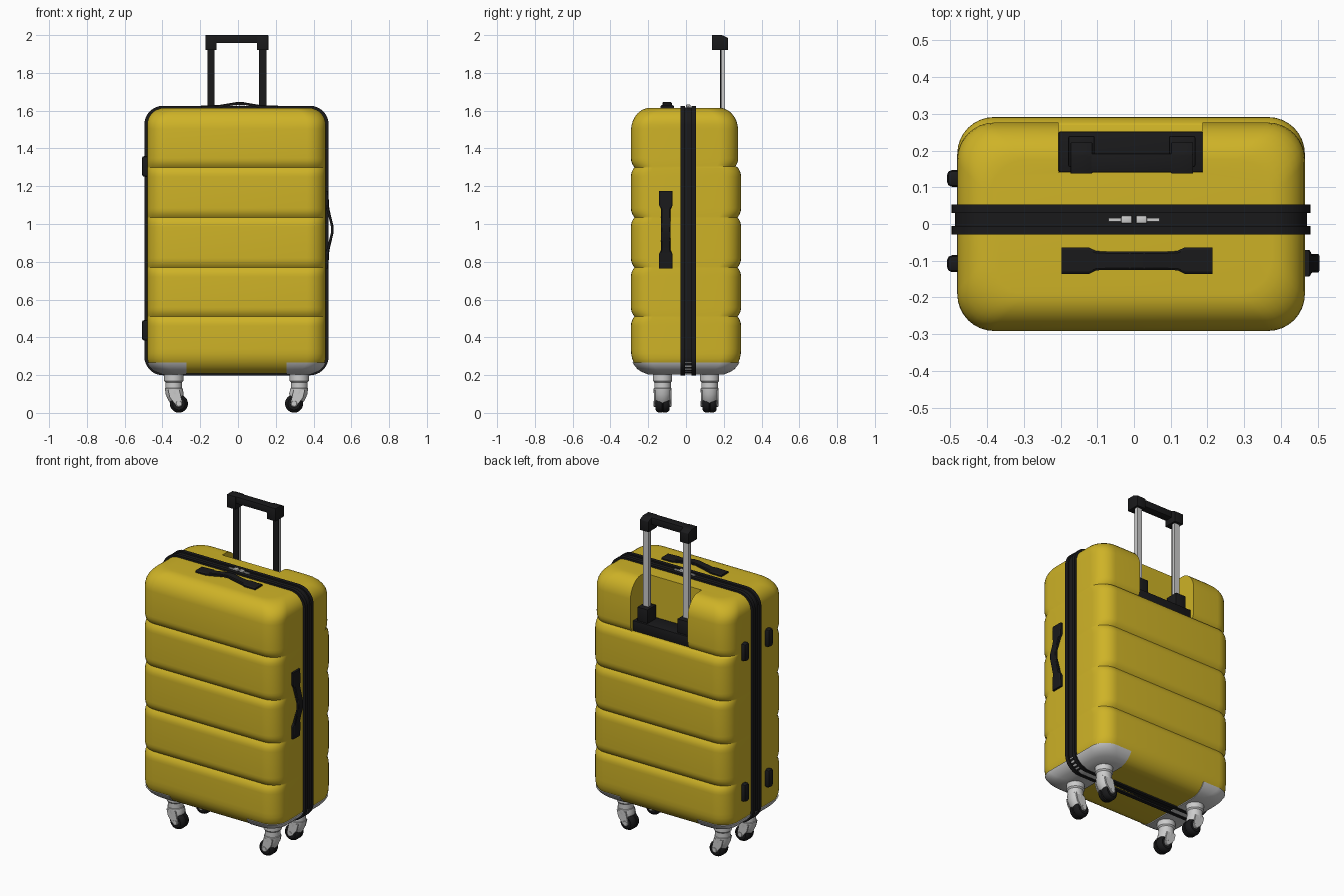
import bpy, bmesh, math
from mathutils import Vector

if "Cube" in bpy.data.objects:
    bpy.data.objects.remove(bpy.data.objects["Cube"])

CX = -0.008


def material(name, col):
    m = bpy.data.materials.new(name)
    m.diffuse_color = (*col, 1)
    m.use_nodes = True
    m.node_tree.nodes["Principled BSDF"].inputs["Base Color"].default_value = m.diffuse_color
    return m


YELLOW = material("yellow_shell", (0.62, 0.45, 0.02))
BLACK = material("black_trim", (0.01, 0.01, 0.011))


def finish(bm, name, mat=None, bevel=0, angle=35):
    bmesh.ops.recalc_face_normals(bm, faces=bm.faces)
    if bevel:
        bmesh.ops.bevel(bm, geom=bm.edges[:], offset=bevel, segments=2,
                        profile=0.5, affect='EDGES')
    me = bpy.data.meshes.new(name)
    bm.to_mesh(me)
    bm.free()
    ob = bpy.data.objects.new(name, me)
    bpy.context.collection.objects.link(ob)
    if mat:
        me.materials.append(mat)
    smooth(ob, angle)
    return ob


def smooth(ob, angle=35):
    bpy.ops.object.select_all(action='DESELECT')
    ob.select_set(True)
    bpy.context.view_layer.objects.active = ob
    bpy.ops.object.shade_smooth_by_angle(angle=math.radians(angle))


def loft(rings):
    """Skin a list of equal-length closed rings and cap both ends."""
    bm = bmesh.new()
    vs = [[bm.verts.new(p) for p in r] for r in rings]
    n = len(vs[0])
    for a, b in zip(vs, vs[1:]):
        for i in range(n):
            bm.faces.new((a[i], a[(i + 1) % n], b[(i + 1) % n], b[i]))
    bm.faces.new(vs[0])
    bm.faces.new(vs[-1])
    return bm


def box(name, x, y, z, mat=None, bevel=0.0):
    rect = [(x[0], y[0]), (x[1], y[0]), (x[1], y[1]), (x[0], y[1])]
    return finish(loft([[(a, b, h) for a, b in rect] for h in z]), name, mat, bevel)


def rounded_rect(x0, x1, y0, y1, r, n=8):
    pts = []
    for k, (cx, cy) in enumerate([(x1 - r, y1 - r), (x0 + r, y1 - r),
                                  (x0 + r, y0 + r), (x1 - r, y0 + r)]):
        for i in range(n + 1):
            a = math.pi / 2 * (k + i / n)
            pts.append((cx + r * math.cos(a), cy + r * math.sin(a)))
    return pts


# Ribbed shell: horizontal rounded rings, pinched at the grooves
GROOVES = (0.51, 0.77, 1.035, 1.30)
Z0, Z1 = 0.208, 1.615


def inset(d, r, depth):
    t = min(d / r, 1)
    return depth * (1 - math.sqrt(1 - (1 - t) ** 2))


def shell(off=0.0):
    zs = set()
    for i in range(9):
        d = 0.11 * (1 - math.cos(math.pi / 2 * i / 8))
        zs |= {round(Z0 + d * 1.2, 4), round(Z1 - d, 4)}
    for g in GROOVES:
        zs |= {round(g + s, 4) for s in (-.05, -.035, -.022, -.012, -.005, 0,
                                         .005, .012, .022, .035, .05)}
    rings = []
    for z in sorted(zs):
        d = min(z - Z0, Z1 - z)
        hx = 0.473 - inset(d, 0.09, 0.09) + off
        pinch = 0.018 * max(0, 1 - min(abs(z - g) for g in GROOVES) / 0.045) ** 2
        hy = 0.291 - inset(d, 0.12, 0.1) - pinch + off
        back = hy - (0.015 if z > 1.301 else 0)
        zz = z + (-off if z == min(zs) else 0)
        rings.append([(x, y, zz) for x, y in
                      rounded_rect(CX - hx, CX + hx, -hy, back, 0.1)])
    return loft(rings)


body = finish(shell(), "case_shell", YELLOW)

# Rear recess for the pull handle
cutter = box("recess_cutter", (-0.205, 0.187), (0.14, 0.4), (1.302, 1.8), YELLOW)
cutter.hide_render = True
mod = body.modifiers.new("recess", 'BOOLEAN')
mod.object = cutter
mod.solver = 'EXACT'
bpy.context.view_layer.objects.active = body
bpy.ops.object.modifier_apply(modifier=mod.name)
bpy.data.objects.remove(cutter)
smooth(body)

# Grey bottom corner caps: slices of a slightly larger shell
for side, name in ((-1, "left"), (1, "right")):
    bm = shell(0.006)
    for co, no in (((0, 0, 0.268), (0, 0, 1)), ((CX + side * 0.265, 0, 0), (-side, 0, 0))):
        res = bmesh.ops.bisect_plane(bm, geom=bm.verts[:] + bm.edges[:] + bm.faces[:],
                                     plane_co=co, plane_no=no, clear_outer=True)
        cut = [e for e in res["geom_cut"] if isinstance(e, bmesh.types.BMEdge)]
        bmesh.ops.holes_fill(bm, edges=cut)
    finish(bm, f"bottom_corner_cap_{name}")

# Zip band: two ridges with a lower strip between
for name, y, o in (("zip_ridge_front", (-0.028, -0.005), 0.0),
                   ("zip_strip", (-0.006, 0.031), -0.009),
                   ("zip_ridge_back", (0.03, 0.053), 0.0)):
    out = rounded_rect(-0.496 - o, 0.48 + o, 0.199 - o, 1.626 + o, 0.1 + o, 12)
    finish(loft([[(x, h, z) for x, z in out] for h in y]), name, BLACK)

# Zip pulls
for s, name in ((-1, "left"), (1, "right")):
    xs = sorted((s * 0.005, s * 0.035))
    box(f"zip_slider_{name}", xs, (0.001, 0.023), (1.615, 1.632), None, 0.004)
    xs = sorted((s * 0.03, s * 0.07))
    box(f"zip_tab_{name}", xs, (0.007, 0.017), (1.616, 1.626))


# Carry handles on top and right side: (along, height, half width, half thickness)
STRAP = [(-.205, .003, .036, .008), (-.13, .005, .036, .009), (-.11, .007, .026, .008),
         (-.06, .016, .025, .007), (-.02, .023, .025, .007), (.02, .023, .025, .007),
         (.06, .016, .025, .007), (.11, .007, .026, .008), (.13, .005, .036, .009),
         (.205, .003, .036, .008)]


def strap(name, place, lift):
    rings = []
    for u, h, w, t in STRAP:
        rings.append([place(u, v, h * lift + k) for v, k in
                      ((-w, -t), (w, -t), (w, t * .5), (w * .8, t), (-w * .8, t), (-w, t * .5))])
    finish(loft(rings), name, BLACK, angle=25)


strap("top_carry_handle", lambda u, v, h: (u + .008, v - .1, 1.615 + h), 1.0)
strap("side_carry_handle", lambda u, v, h: (0.466 + h, v - .107, .97 + u), 1.4)

# Standing feet on the left side
for y in (-0.108, 0.124):
    for z in (0.437, 1.305):
        box("side_foot", (-0.509, -0.46), (y - .023, y + .023), (z - .055, z + .055), BLACK, 0.014)

# Pull handle: base tray, sockets, tubes, grip
box("pull_handle_base", (-0.205, 0.187), (0.141, 0.252), (1.3, 1.365), BLACK, 0.004)
for x, name in ((-0.143, "left"), (0.131, "right")):
    box(f"tube_socket_{name}", (x - .036, x + .036), (0.155, 0.24), (1.35, 1.45), BLACK, 0.005)
    box(f"pull_tube_{name}", (x - .018, x + .018), (0.186, 0.206), (1.4, 1.94))
    box(f"tube_front_strip_{name}", (x - .019, x + .019), (0.181, 0.187), (1.4, 1.94), BLACK)
    # Chamfered grip ends
    prof = [(.137, 1.92), (.222, 1.92), (.222, 1.985), (.19, 2.0), (.137, 2.0)]
    finish(loft([[(x + s, y, z) for y, z in prof] for s in (-.03, .03)]),
           f"grip_end_{name}", BLACK, 0.003)
box("grip_bar", (-0.13, 0.12), (0.14, 0.192), (1.957, 2.0), BLACK, 0.004)

# Swivel casters: (inward shift, z, radius), bending toward the middle
LEG = [(0, .212, .051), (0, .17, .051), (0, .162, .044), (0, .132, .044), (0, .13, .047),
       (.003, .108, .047), (.012, .085, .045), (.02, .068, .040)]
for side in (-1, 1):
    for y in (-0.124, 0.125):
        x = CX + side * 0.332
        rings = []
        for i, (dx, z, r) in enumerate(LEG):
            tilt = 0.0 if i < 5 else 0.22 * (i - 4)
            rings.append([(x - side * (dx + r * math.cos(a) * math.cos(tilt)),
                           y + r * math.sin(a),
                           z + r * math.cos(a) * math.sin(tilt))
                          for a in (math.tau * k / 24 for k in range(24))])
        finish(loft(rings), "caster_leg")
        wx = x - side * 0.027
        for name, parts, mat in (
                ("caster_wheel", [(-.037, .033), (-.03, .043), (-.018, .048), (-.004, .048), (0, .044),
                                  (.004, .048), (.018, .048), (.03, .043), (.037, .033)], BLACK),
                ("caster_axle", [(-.047, .014), (-.044, .018), (.044, .018), (.047, .014)], None)):
            finish(loft([[(wx + r * math.cos(a), y + h, .049 + r * math.sin(a))
                          for a in (math.tau * k / 28 for k in range(28))]
                         for h, r in parts]), name, mat)
        # Fork cheeks holding the axle
        for s in (-1, 1):
            ch = [(x - side * a, z) for a, z in ((-.03, .12), (.03, .12), (.045, .055),
                                                 (.03, .035), (.008, .045), (-.02, .08))]
            finish(loft([[(a, y + s * h, z) for a, z in ch] for h in (.038, .046)]), "caster_fork")
